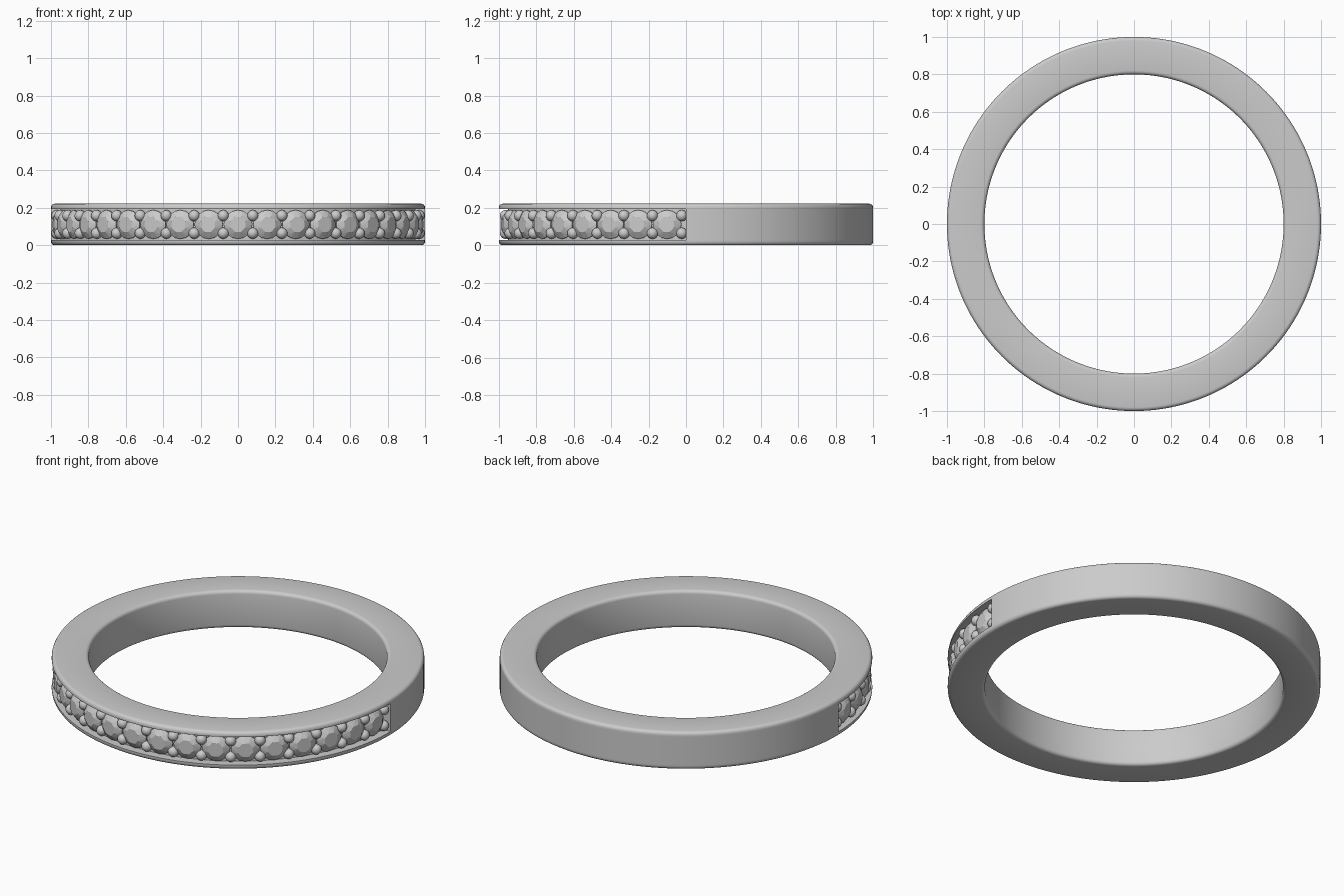
import bpy, bmesh, math
from mathutils import Matrix, Vector

if "Cube" in bpy.data.objects:
    bpy.data.objects.remove(bpy.data.objects["Cube"])

H = 0.222          # band height
MID = H / 2
FLOOR = 0.95       # radius of the channel floor
R_IN, R_OUT = 0.8, 1.0
FILLET = 0.02
STONES = 19
STEP = math.radians(168 / 18)


def finish(bm, name, smooth_angle=None):
    bmesh.ops.recalc_face_normals(bm, faces=bm.faces)
    mesh = bpy.data.meshes.new(name)
    bm.to_mesh(mesh)
    bm.free()
    ob = bpy.data.objects.new(name, mesh)
    bpy.context.collection.objects.link(ob)
    if smooth_angle:
        bpy.ops.object.select_all(action='DESELECT')
        ob.select_set(True)
        bpy.context.view_layer.objects.active = ob
        bpy.ops.object.shade_smooth_by_angle(angle=math.radians(smooth_angle))
    return ob


def corner(cx, cz, start):
    return [(cx + FILLET * math.cos(math.radians(start + a)),
             cz + FILLET * math.sin(math.radians(start + a))) for a in (0, 22.5, 45, 67.5, 90)]


def section(floor):
    # rounded rectangle with an optional channel in the outer wall
    lo, hi = MID - 0.083, MID + 0.083
    return (corner(R_OUT - FILLET, FILLET, 270)
            + [(R_OUT, lo), (floor, lo), (floor, hi), (R_OUT, hi)]
            + corner(R_OUT - FILLET, H - FILLET, 0)
            + corner(R_IN + FILLET, H - FILLET, 90)
            + corner(R_IN + FILLET, FILLET, 180))


# band: plain back half, channelled front half, stepping at y = 0
bm = bmesh.new()
N = 80
columns = [(math.pi * i / N, R_OUT) for i in range(N + 1)]
columns += [(math.pi + math.pi * i / N, FLOOR) for i in range(N + 1)]
rings = [[bm.verts.new((r * math.cos(a), r * math.sin(a), z)) for r, z in section(f)]
         for a, f in columns]
for i, ring in enumerate(rings):
    nxt = rings[(i + 1) % len(rings)]
    for k in range(len(ring)):
        m = (k + 1) % len(ring)
        bm.faces.new((ring[k], nxt[k], nxt[m], ring[m]))
bmesh.ops.remove_doubles(bm, verts=bm.verts, dist=1e-5)
finish(bm, "band", 35)


def radial(angle, radius, z):
    # local z points outward from the ring, local y stays vertical
    out = Vector((math.cos(angle), math.sin(angle), 0))
    up = Vector((0, 0, 1))
    side = up.cross(out)
    m = Matrix((side, up, out)).transposed().to_4x4()
    m.translation = out * radius + up * z
    return m


def add_stone(bm, mat):
    # faceted round stone: octagonal table, 16-sided girdle, pointed base
    def loop(r, h, n, off=0):
        return [bm.verts.new(mat @ Vector((r * math.cos(2 * math.pi * (i + off) / n),
                                           r * math.sin(2 * math.pi * (i + off) / n), h)))
                for i in range(n)]
    table = loop(0.043, 0.026, 8, 0.5)
    top = loop(0.077, 0.002, 16)
    low = loop(0.077, -0.004, 16)
    tip = bm.verts.new(mat @ Vector((0, 0, -0.07)))
    bm.faces.new(table)
    for i in range(8):
        a, b, c = top[2 * i], top[2 * i + 1], top[(2 * i + 2) % 16]
        bm.faces.new((a, b, table[i]))
        bm.faces.new((b, c, table[i]))
        bm.faces.new((c, table[(i + 1) % 8], table[i]))
    for i in range(16):
        j = (i + 1) % 16
        bm.faces.new((low[i], low[j], top[j], top[i]))
        bm.faces.new((low[j], low[i], tip))


# row of stones around the front
bm = bmesh.new()
for i in range(STONES):
    add_stone(bm, radial(-math.pi / 2 + (i - (STONES - 1) / 2) * STEP, 0.966, MID))
finish(bm, "stones")

# pairs of holding beads between the stones
bm = bmesh.new()
for i in range(STONES + 1):
    for dz in (-0.047, 0.047):
        bmesh.ops.create_uvsphere(bm, u_segments=20, v_segments=12, radius=0.03,
                                  matrix=radial(-math.pi / 2 + (i - STONES / 2) * STEP,
                                                0.968, MID + dz))
finish(bm, "beads", 60)
